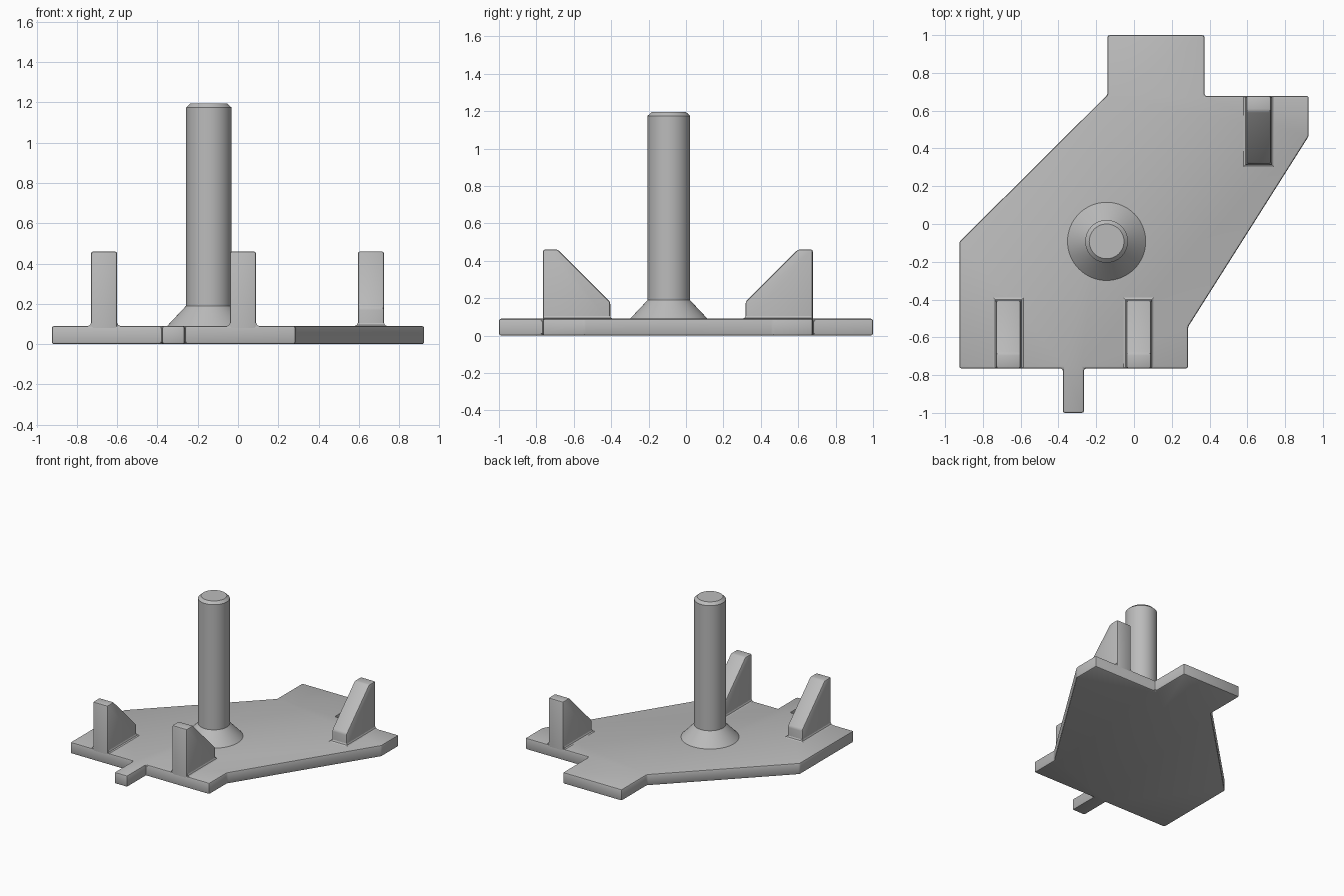
import bpy, bmesh, math
from mathutils import Vector

if "Cube" in bpy.data.objects:
    bpy.data.objects.remove(bpy.data.objects["Cube"])

grey = bpy.data.materials.new("matte grey")
grey.diffuse_color = (0.5, 0.5, 0.5, 1)
grey.use_nodes = True
grey.node_tree.nodes["Principled BSDF"].inputs["Base Color"].default_value = grey.diffuse_color


def finish(name, bm):
    bmesh.ops.recalc_face_normals(bm, faces=bm.faces[:])
    mesh = bpy.data.meshes.new(name)
    bm.to_mesh(mesh)
    bm.free()
    mesh.materials.append(grey)
    ob = bpy.data.objects.new(name, mesh)
    bpy.context.collection.objects.link(ob)
    bpy.ops.object.select_all(action='DESELECT')
    ob.select_set(True)
    bpy.context.view_layer.objects.active = ob
    bpy.ops.object.shade_smooth_by_angle(angle=math.radians(32))
    return ob


def prism(points, offset):
    bm = bmesh.new()
    face = bm.faces.new([bm.verts.new(p) for p in points])
    new = bmesh.ops.extrude_face_region(bm, geom=[face])["geom"]
    moved = [v for v in new if isinstance(v, bmesh.types.BMVert)]
    bmesh.ops.translate(bm, verts=moved, vec=Vector(offset))
    bmesh.ops.recalc_face_normals(bm, faces=bm.faces[:])
    return bm


def soften(bm, edges, width):
    bmesh.ops.bevel(bm, geom=edges, offset=width, segments=2,
                    profile=0.5, affect='EDGES', clamp_overlap=True)


# Base plate with front tab and rear tongue
PLATE_TOP = 0.09
outline = [(-0.925, -0.765), (-0.377, -0.765), (-0.377, -1), (-0.265, -1),
           (-0.265, -0.765), (0.286, -0.765), (0.286, -0.545), (0.925, 0.465),
           (0.925, 0.678), (0.373, 0.678), (0.373, 1), (-0.14, 1),
           (-0.14, 0.685), (-0.925, -0.095)]
bm = prism([(x, y, 0) for x, y in outline], (0, 0, PLATE_TOP))
soften(bm, bm.edges[:], 0.011)
finish("base_plate", bm)


# Post with a flared foot and chamfered tip, turned around its axis
def lathe(name, profile, centre, sides=64):
    bm = bmesh.new()
    rings = []
    for r, z in profile:
        rings.append([bm.verts.new((centre[0] + r * math.cos(2 * math.pi * i / sides),
                                    centre[1] + r * math.sin(2 * math.pi * i / sides), z))
                      for i in range(sides)])
    for a, b in zip(rings, rings[1:]):
        for i in range(sides):
            j = (i + 1) % sides
            bm.faces.new((a[i], a[j], b[j], b[i]))
    bm.faces.new(rings[0])
    bm.faces.new(rings[-1])
    return finish(name, bm)


lathe("post", [(0.207, 0.08), (0.207, PLATE_TOP), (0.113, 0.19),
               (0.113, 1.175), (0.092, 1.195)], (-0.145, -0.092))


# Gusset fins: a sloped web and a small flared foot around its base
def fin(name, x, y_outer, inward):
    half = 0.065
    low = PLATE_TOP - 0.012
    shape = [(0, low), (0.36, low), (0.36, 0.18), (0.08, 0.46), (0, 0.46)]
    bm = prism([(x - half, y_outer + inward * d, z) for d, z in shape],
               (2 * half, 0, 0))
    edges = [e for e in bm.edges if max(v.co.z for v in e.verts) > low + 0.01]
    soften(bm, edges, 0.011)
    finish(name + "_web", bm)

    bm = bmesh.new()
    rings = []
    for flare, z in ((0.015, low), (0.015, PLATE_TOP), (0.005, 0.095), (0, 0.105)):
        w = half + flare
        y_in = y_outer + inward * (0.36 + flare)
        y_out = y_outer + inward * 0.006
        rings.append([bm.verts.new(p) for p in (
            (x - w, y_out, z), (x + w, y_out, z),
            (x + w, y_in, z), (x - w, y_in, z))])
    for a, b in zip(rings, rings[1:]):
        for i in range(4):
            j = (i + 1) % 4
            bm.faces.new((a[i], a[j], b[j], b[i]))
    bm.faces.new(rings[0])
    bm.faces.new(rings[-1])
    finish(name + "_foot", bm)


fin("front_left_fin", -0.665, -0.765, 1)
fin("front_middle_fin", 0.025, -0.765, 1)
fin("rear_right_fin", 0.66, 0.678, -1)
